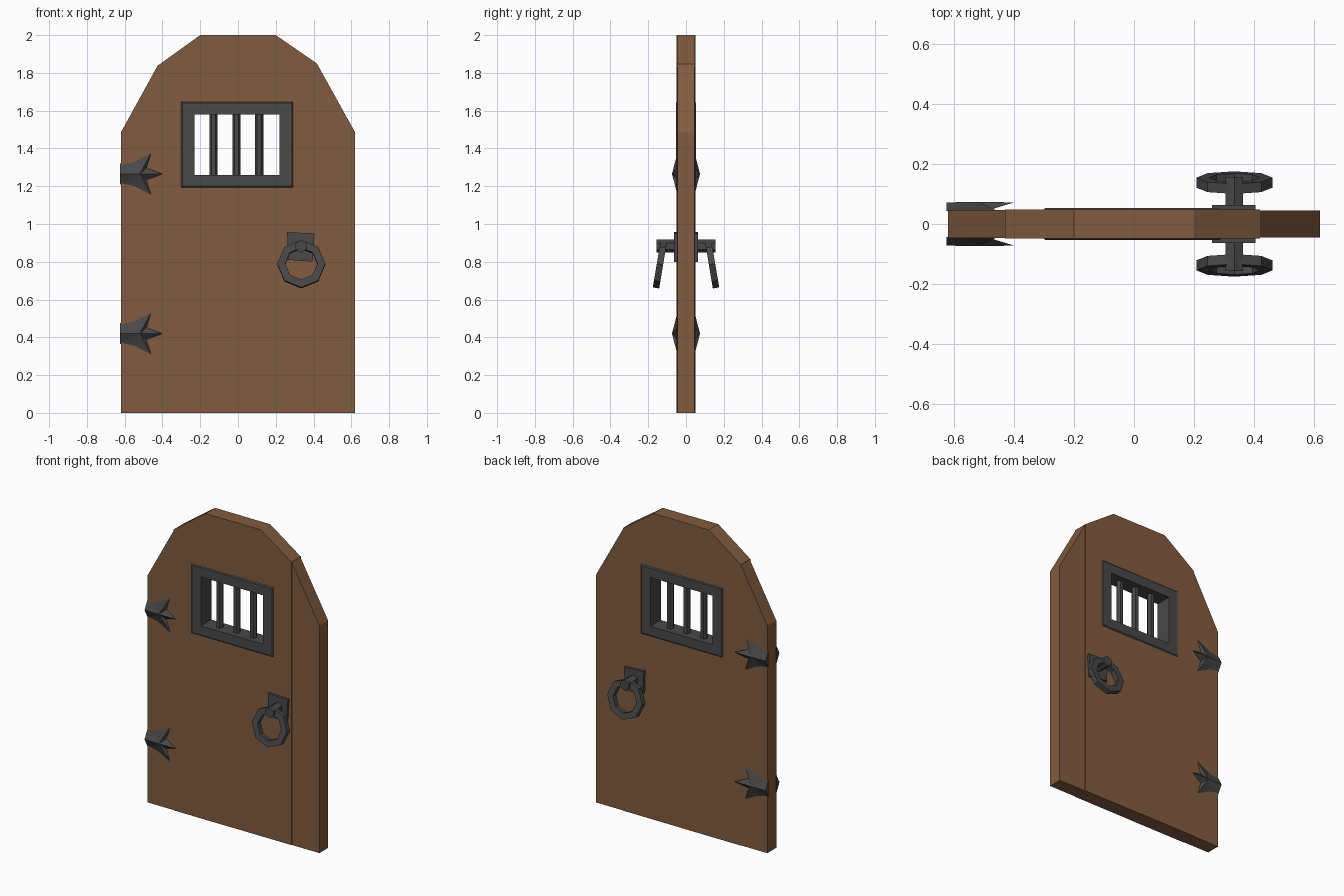
import bpy, bmesh, math

if "Cube" in bpy.data.objects:
    bpy.data.objects.remove(bpy.data.objects["Cube"])

def material(name, color):
    m = bpy.data.materials.new(name)
    m.diffuse_color = color
    m.use_nodes = True
    m.node_tree.nodes["Principled BSDF"].inputs["Base Color"].default_value = m.diffuse_color
    return m

WOOD = material("wood", (0.22, 0.105, 0.05, 1))
IRON = material("iron", (0.065, 0.065, 0.065, 1))

def make(name, verts, faces, mat):
    me = bpy.data.meshes.new(name)
    bm = bmesh.new()
    vs = [bm.verts.new(v) for v in verts]
    for f in faces:
        bm.faces.new([vs[i] for i in f])
    bmesh.ops.recalc_face_normals(bm, faces=bm.faces)
    bm.to_mesh(me)
    bm.free()
    me.materials.append(mat)
    ob = bpy.data.objects.new(name, me)
    bpy.context.collection.objects.link(ob)
    return ob

def loft(name, loops, mat, closed=False):
    """Skin equal-length loops; closed joins last to first, otherwise caps."""
    n, m = len(loops[0]), len(loops)
    verts = [p for l in loops for p in l]
    faces = []
    for i in range(m if closed else m - 1):
        j = (i + 1) % m
        faces += [(i*n + k, i*n + (k+1) % n, j*n + (k+1) % n, j*n + k) for k in range(n)]
    if not closed:
        faces += [tuple(range(n)), tuple(range((m-1)*n, m*n))]
    return make(name, verts, faces, mat)

def slab(name, outline, y0, y1, mat):
    """Extrude an xz outline along y."""
    return loft(name, [[(x, y, z) for x, z in outline] for y in (y0, y1)], mat)

def rect(cx, cz, hx, hz):
    return [(cx-hx, cz-hz), (cx+hx, cz-hz), (cx+hx, cz+hz), (cx-hx, cz+hz)]

def polygon(cx, cz, r, n, a0=0):
    return [(cx + r*math.cos(a0 + 2*math.pi*i/n), cz + r*math.sin(a0 + 2*math.pi*i/n))
            for i in range(n)]

WX, WZ = -0.005, 1.42   # window centre

# Planks, each slightly different in thickness, with the window cut out
cutter = slab("window_cutter", rect(WX, WZ, 0.26, 0.195), -0.2, 0.2, WOOD)
cutter.hide_render = True
cutter.hide_viewport = True
planks = [
    (0.046, [(-.62, 0), (-.43, 0), (-.43, 1.83), (-.62, 1.485)]),
    (0.049, [(-.43, 0), (0, 0), (0, 2), (-.2, 2), (-.43, 1.835)]),
    (0.048, [(0, 0), (.42, 0), (.42, 1.848), (.2, 2), (0, 2)]),
    (0.045, [(.42, 0), (.62, 0), (.62, 1.485), (.42, 1.845)]),
]
for i, (t, outline) in enumerate(planks):
    ob = slab(f"plank_{i+1}", outline, -t, t, WOOD)
    if i in (1, 2):
        b = ob.modifiers.new("window", 'BOOLEAN')
        b.operation = 'DIFFERENCE'
        b.solver = 'EXACT'
        b.object = cutter

# Window frame running through the door, with a chamfered outer lip
frame = [(0.30, 0.23, -0.045), (0.29, 0.22, -0.054), (0.225, 0.16, -0.054),
         (0.225, 0.16, 0.054), (0.29, 0.22, 0.054), (0.30, 0.23, 0.045)]
loft("window_frame", [[(x, y, z) for x, z in rect(WX, WZ, hx, hz)] for hx, hz, y in frame],
     IRON, closed=True)

# Window bars
for i, x in enumerate((-0.13, -0.008, 0.112)):
    loft(f"window_bar_{i+1}", [[(px, py, z) for px, py in polygon(x, 0, 0.022, 6)]
                               for z in (1.25, 1.59)], IRON)

for s, side in ((-1, "front"), (1, "back")):
    # Three-pointed hinges: flat outline fanned up to a central ridge
    for zc, level in ((0.42, "lower"), (1.265, "upper")):
        pts = [(-.625, .043, -.055), (-.555, .043, -.07), (-.46, .046, -.11), (-.485, .046, -.032),
               (-.40, .072, 0), (-.485, .046, .032), (-.46, .046, .11), (-.555, .043, .07),
               (-.625, .043, .055), (-.625, .072, 0), (-.52, .074, 0)]
        verts = [(x, s*y, zc + z) for x, y, z in pts]
        faces = [(i, i+1, 10) for i in range(8)]
        faces += [(8, 9, 10), (9, 0, 10), (8, 0, 9), (0, 1, 7, 8), (1, 2, 3),
                  (5, 6, 7), (1, 3, 5, 7), (3, 4, 5)]
        make(f"{side}_{level}_hinge", verts, faces, IRON)

    # Handle plate and stem
    slab(f"{side}_handle_plate", [(.265, .81), (.395, .80), (.405, .95), (.26, .957)],
         s*0.04, s*0.064, IRON)
    slab(f"{side}_handle_stem", polygon(.335, .883, .034, 6, math.pi/2),
         s*0.05, s*0.156, IRON)

    # Octagonal ring, swung slightly outward at the bottom
    tilt = math.radians(9.5)
    loops = []
    for r, d in ((.127, -.017), (.127, .017), (.085, .017), (.085, -.017)):
        loop = []
        for x, z in polygon(0, 0, r, 8):
            y = d*math.cos(tilt) - z*math.sin(tilt)
            loop.append((.335 + x, s*(.138 + y), .787 + z*math.cos(tilt) + d*math.sin(tilt)))
        loops.append(loop)
    loft(f"{side}_handle_ring", loops, IRON, closed=True)
